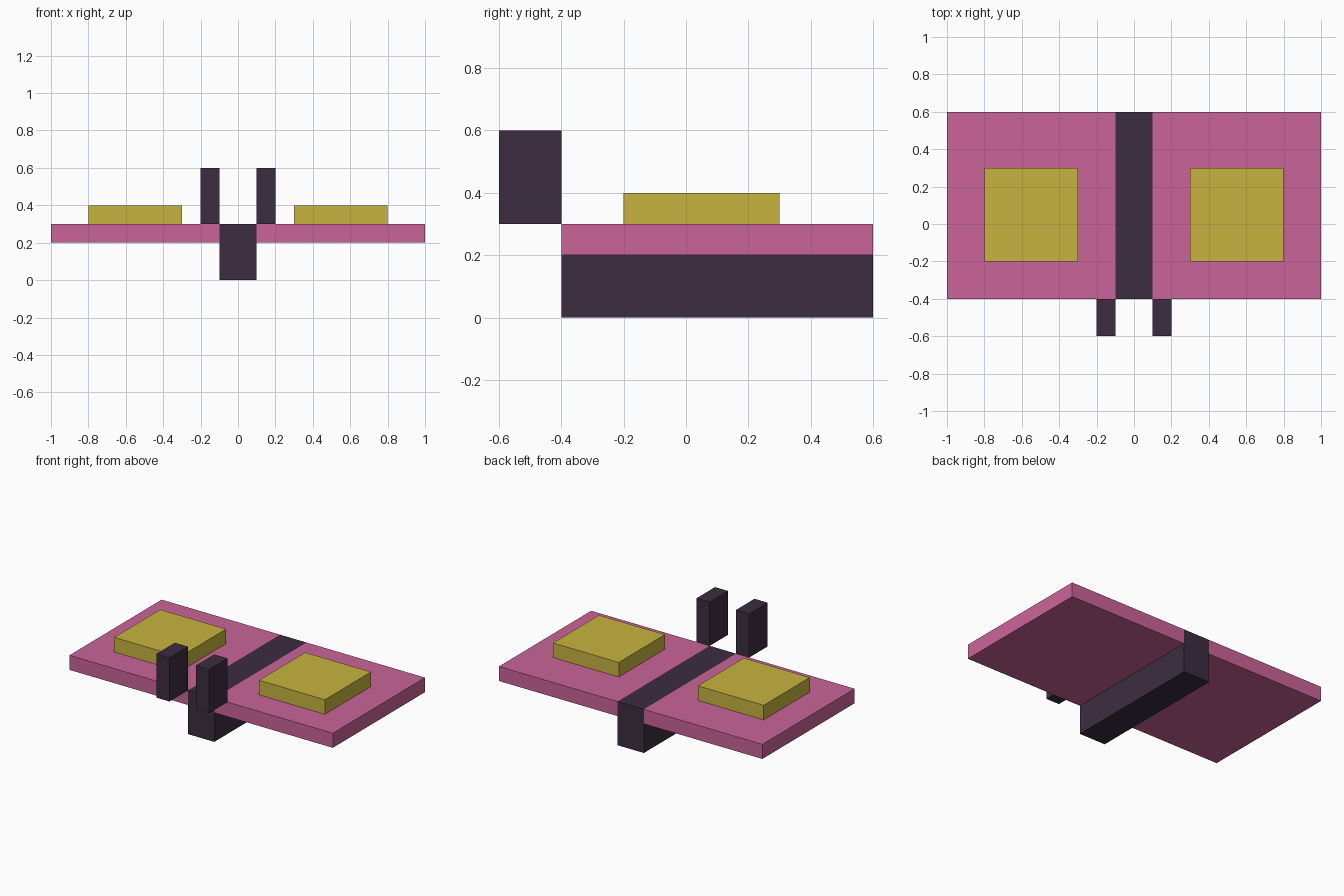
import bpy
import bmesh
from mathutils import Vector

cube = bpy.data.objects.get("Cube")
if cube:
    bpy.data.objects.remove(cube, do_unlink=True)


def material(name, color):
    mat = bpy.data.materials.new(name)
    mat.use_nodes = True
    mat.diffuse_color = (*color, 1)
    mat.node_tree.nodes["Principled BSDF"].inputs["Base Color"].default_value = (*color, 1)
    return mat


def box(name, low, high, mat):
    """Box between two opposite corners, with its origin at the centre."""
    low, high = Vector(low), Vector(high)
    bm = bmesh.new()
    bmesh.ops.create_cube(bm, size=1)
    bmesh.ops.scale(bm, vec=high - low, verts=bm.verts)
    mesh = bpy.data.meshes.new(name)
    bm.to_mesh(mesh)
    bm.free()
    mesh.materials.append(mat)
    obj = bpy.data.objects.new(name, mesh)
    obj.location = (low + high) / 2
    bpy.context.collection.objects.link(obj)
    return obj


def pair(name, low, high, mat):
    """A box on the left (+x) and its mirror image on the right."""
    box("left_" + name, low, high, mat)
    box("right_" + name, (-high[0], *low[1:]), (-low[0], *high[1:]), mat)


pink = material("pink", (0.597, 0.127, 0.319))
yellow = material("mustard_yellow", (0.578, 0.456, 0.051))
dark = material("dark_purple", (0.045, 0.026, 0.053))

# Central body, flush with the top of the wings
box("body", (-0.1, -0.4, 0), (0.1, 0.6, 0.3), dark)

# Flat wings with raised square spots
pair("wing", (0.1, -0.4, 0.2), (1, 0.6, 0.3), pink)
pair("wing_spot", (0.3, -0.2, 0.3), (0.8, 0.3, 0.4), yellow)

# Upright antennae in front of the body
pair("antenna", (0.1, -0.6, 0.3), (0.2, -0.4, 0.6), dark)
